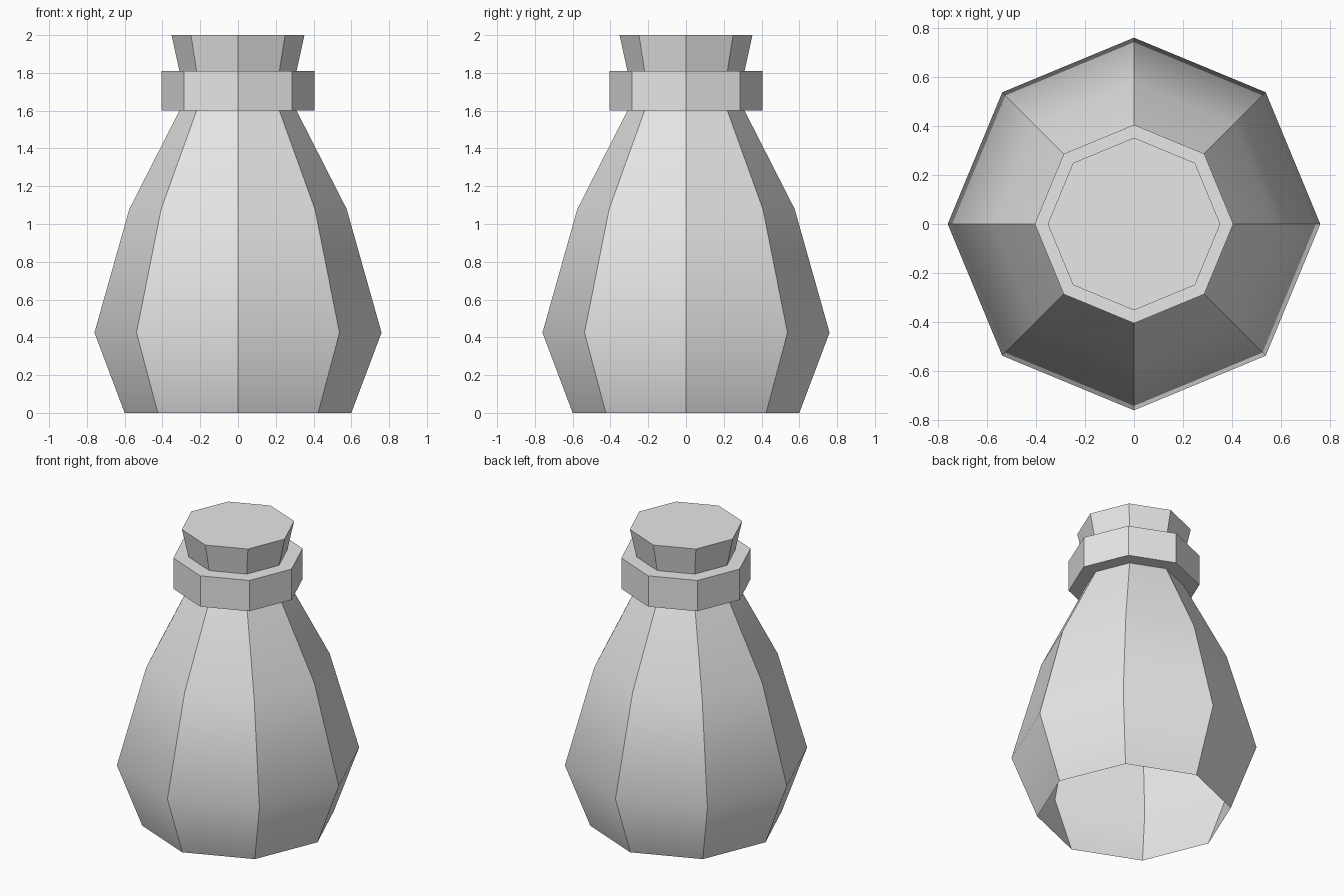
import bpy
import bmesh
from math import cos, sin, pi, radians

SIDES = 8

cube = bpy.data.objects.get("Cube")
if cube:
    bpy.data.objects.remove(cube, do_unlink=True)

# One plain grey for the whole vessel
grey = bpy.data.materials.new("light_grey")
grey.use_nodes = True
grey.diffuse_color = (0.8, 0.8, 0.8, 1)
grey.node_tree.nodes["Principled BSDF"].inputs["Base Color"].default_value = (0.8, 0.8, 0.8, 1)


def lathe(name, profile, cap_top=False, smooth=None):
    """Eight-sided turned shell through (radius, height) points."""
    bm = bmesh.new()
    rings = [[bm.verts.new((r * cos(2 * pi * i / SIDES), r * sin(2 * pi * i / SIDES), z))
              for i in range(SIDES)] for r, z in profile]
    for low, high in zip(rings, rings[1:]):
        for i in range(SIDES):
            j = (i + 1) % SIDES
            bm.faces.new((low[i], low[j], high[j], high[i]))
    if cap_top:
        bm.faces.new(rings[-1])
    mesh = bpy.data.meshes.new(name)
    bm.to_mesh(mesh)
    bm.free()
    mesh.materials.append(grey)
    obj = bpy.data.objects.new(name, mesh)
    bpy.context.collection.objects.link(obj)
    if smooth:
        bpy.ops.object.select_all(action='DESELECT')
        obj.select_set(True)
        bpy.context.view_layer.objects.active = obj
        bpy.ops.object.shade_smooth_by_angle(angle=radians(smooth))
    return obj


# Body: open underneath, soft up its height, crisp at the eight corners
lathe("body", [(0.6, 0), (0.76, 0.425), (0.575, 1.08), (0.31, 1.6)], smooth=38)

# Collar around the neck
lathe("collar", [(0.31, 1.6), (0.405, 1.6), (0.405, 1.81), (0.31, 1.81)])

# Flared stopper with a flat top
lathe("stopper", [(0.31, 1.81), (0.352, 2.0)], cap_top=True)
